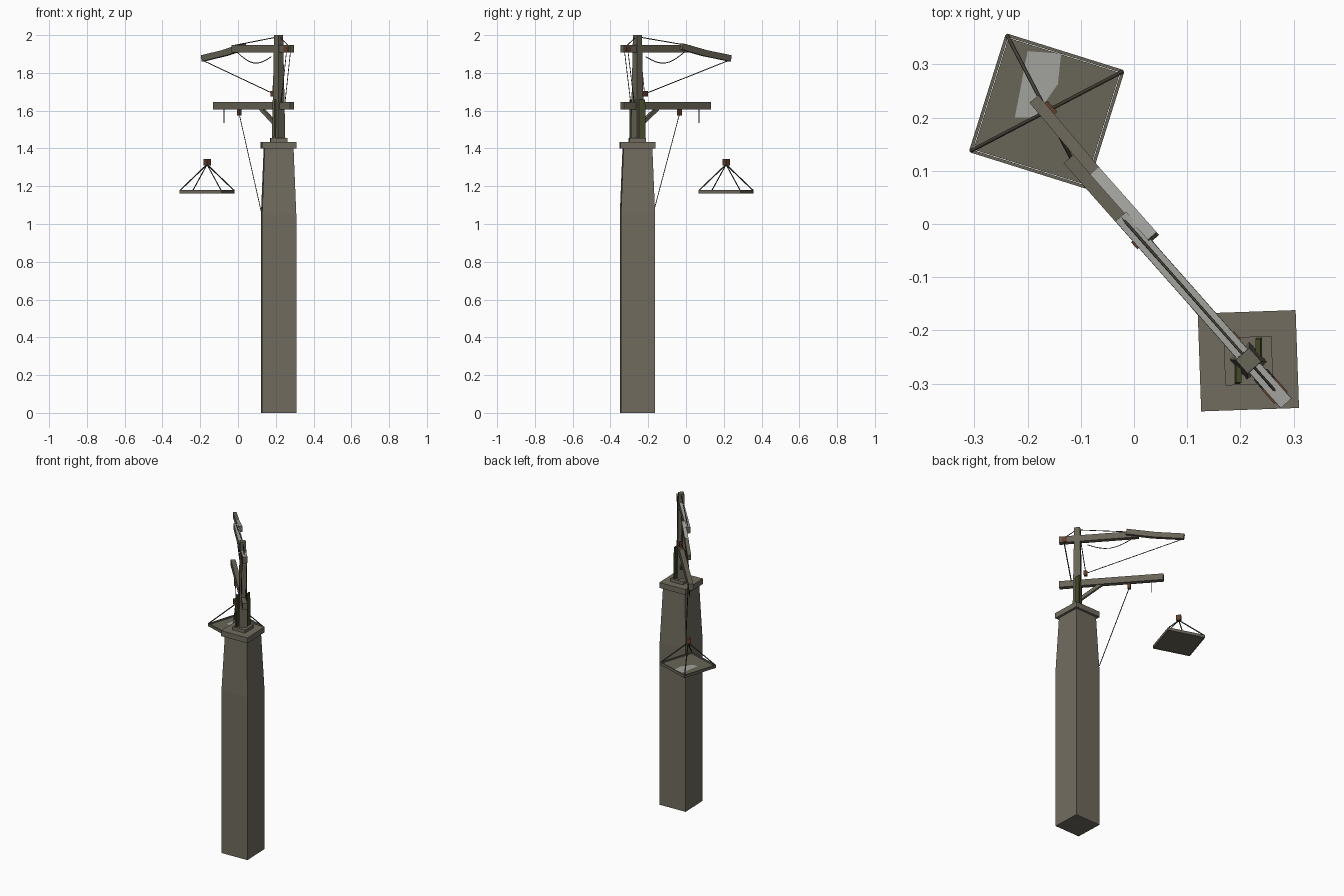
import bpy, bmesh, math
from mathutils import Vector, Matrix

if "Cube" in bpy.data.objects:
    bpy.data.objects.remove(bpy.data.objects["Cube"], do_unlink=True)


def material(name, r, g, b):
    m = bpy.data.materials.new(name)
    m.use_nodes = True
    m.diffuse_color = (r, g, b, 1)
    m.node_tree.nodes["Principled BSDF"].inputs["Base Color"].default_value = (r, g, b, 1)
    return m


STONE = material("stone", 0.165, 0.15, 0.115)
WOOD = material("weathered wood", 0.14, 0.128, 0.095)
PALE = material("pale worn wood", 0.36, 0.36, 0.34)
MOSS = material("moss", 0.055, 0.065, 0.022)
ROPE = material("rope", 0.06, 0.05, 0.038)
RUST = material("rusty brown", 0.12, 0.05, 0.028)


def finish(bm, name, *mats):
    bmesh.ops.recalc_face_normals(bm, faces=bm.faces)
    me = bpy.data.meshes.new(name)
    bm.to_mesh(me)
    bm.free()
    for m in mats:
        me.materials.append(m)
    ob = bpy.data.objects.new(name, me)
    bpy.context.collection.objects.link(ob)
    return ob


def square_loft(name, center, angle, rings, mat):
    """Stack of squares, each ring given as (height, half width)."""
    bm = bmesh.new()
    rot = Matrix.Rotation(angle, 3, 'Z')
    loops = []
    for z, h in rings:
        loops.append([bm.verts.new(rot @ Vector((sx * h, sy * h, 0)) + Vector((*center, z)))
                      for sx, sy in ((-1, -1), (1, -1), (1, 1), (-1, 1))])
    for lo, hi in zip(loops, loops[1:]):
        for i in range(4):
            j = (i + 1) % 4
            bm.faces.new((lo[i], lo[j], hi[j], hi[i]))
    bm.faces.new(loops[0])
    bm.faces.new(loops[-1])
    return finish(bm, name, mat)


def beam(name, a, b, width, height, mat, top=None):
    """Box running from a to b; upward faces may take a second material."""
    a, b = Vector(a), Vector(b)
    d = (b - a).normalized()
    ref = Vector((0, 0, 1)) if abs(d.z) < 0.99 else Vector((0, 1, 0))
    side = ref.cross(d).normalized()
    up = d.cross(side)
    frame = Matrix((d * (b - a).length, side * width, up * height)).transposed().to_4x4()
    bm = bmesh.new()
    bmesh.ops.create_cube(bm, size=1, matrix=Matrix.Translation((a + b) / 2) @ frame)
    bm.normal_update()
    if top:
        for f in bm.faces:
            f.material_index = int(f.normal.z > 0.9)
    return finish(bm, name, mat, *([top] if top else []))


def rope(name, points, radius=0.0025):
    cu = bpy.data.curves.new(name, 'CURVE')
    cu.dimensions = '3D'
    cu.bevel_depth = radius
    cu.bevel_resolution = 0
    sp = cu.splines.new('POLY')
    sp.points.add(len(points) - 1)
    for p, co in zip(sp.points, points):
        p.co = (*co, 1)
    cu.materials.append(ROPE)
    ob = bpy.data.objects.new(name, cu)
    bpy.context.collection.objects.link(ob)


def block(name, x, y, z, size, height):
    square_loft(name, (x, y), BOOM, [(z - height / 2, size / 2), (z + height / 2, size / 2)], RUST)


# Boom axis runs diagonally through the mast
MAST = Vector((0.215, -0.257, 0))
BOOM = math.radians(131.5)
ALONG = Vector((math.cos(BOOM), math.sin(BOOM), 0))
SIDE = Vector((-ALONG.y, ALONG.x, 0))


def at(s, z, t=0):
    return MAST + ALONG * s + SIDE * t + Vector((0, 0, z))


# Stone tower
TURN = math.radians(2)
square_loft("tower", MAST.xy, TURN, [(0, 0.0905), (1.05, 0.0905), (1.39, 0.077), (1.405, 0.077)], STONE)
square_loft("tower_cap", MAST.xy, TURN, [(1.4, 0.092), (1.435, 0.092)], STONE)
square_loft("mast_plinth", MAST.xy, TURN, [(1.435, 0.045), (1.455, 0.045)], STONE)

# Mast with mossy cheeks
square_loft("mast", MAST.xy, BOOM, [(1.45, 0.025), (2.0, 0.017)], WOOD)
for i, s in enumerate((-1, 1)):
    beam(f"mast_cheek_{i}", at(0, 1.45, s * 0.028), at(0, 1.66, s * 0.024), 0.01, 0.05, MOSS)

# Booms and brace
beam("lower_boom", at(-0.107, 1.627), at(0.508, 1.627), 0.028, 0.04, WOOD)
beam("upper_boom", at(-0.107, 1.927), at(0.362, 1.927), 0.027, 0.04, WOOD, PALE)
beam("boom_extension", at(0.292, 1.94, -0.02), at(0.455, 1.905, -0.02), 0.022, 0.034, WOOD, PALE)
beam("boom_extension_tip", at(0.455, 1.905, -0.02), at(0.633, 1.877, -0.024), 0.022, 0.033, WOOD)
beam("boom_brace", at(0.02, 1.525), at(0.14, 1.612), 0.018, 0.02, WOOD)

# Pulley blocks
block("lower_pulley", 0.007, -0.035, 1.592, 0.018, 0.035)
block("mast_pulley", 0.187, -0.216, 1.69, 0.02, 0.03)
block("rear_pulley", 0.265, -0.314, 1.925, 0.034, 0.032)

# Rigging
rope("tower_rope", [(0.007, -0.035, 1.58), (0.122, -0.17, 1.07)])
rope("tip_rope", [at(0.625, 1.865, -0.02), (0.187, -0.216, 1.69)])
rope("front_stay", [at(0.01, 1.99), at(0.36, 1.945)])
rope("rear_stay", [at(-0.01, 1.99), at(-0.075, 1.945)])
for s in (-1, 1):
    rope("rear_rope", [at(-0.08, 1.92, s * 0.014), at(-0.035, 1.64, s * 0.014)])
rope("mast_rope", [at(0.02, 1.91), at(0.05, 1.69)])
rope("slack_rope", [at(0.06 + 0.27 * i / 8, 1.885 + 0.003 * i - 0.045 * math.sin(math.pi * i / 8))
                    for i in range(9)])
rope("hook_rope", [at(0.435, 1.61), at(0.435, 1.535)], 0.003)

# Hanging platform with rim and slings
PLAT = Vector((-0.164, 0.212, 0))
TILT = math.radians(-17.4)
HALF = 0.114
square_loft("platform", PLAT.xy, TILT, [(1.163, HALF - 0.004), (1.172, HALF - 0.004)], WOOD)
rot = Matrix.Rotation(TILT, 3, 'Z')
corners = [rot @ Vector((x * HALF, y * HALF, 0)) + PLAT
           for x, y in ((-1, -1), (1, -1), (1, 1), (-1, 1))]
for i, c in enumerate(corners):
    n = corners[(i + 1) % 4]
    up = Vector((0, 0, 1.171))
    beam(f"platform_rim_{i}", c + up, n + up, 0.006, 0.018, WOOD)
    rope(f"sling_{i}", [c + Vector((0, 0, 1.178)), PLAT + Vector((0, 0, 1.315))], 0.0035)
block("sling_block", PLAT.x, PLAT.y, 1.328, 0.028, 0.034)

# Worn patch on the platform
bm = bmesh.new()
bm.faces.new([bm.verts.new((x, y, 1.1735)) for x, y in (
    (-0.2, 0.325), (-0.224, 0.2), (-0.187, 0.2), (-0.143, 0.263), (-0.137, 0.32))])
patch = finish(bm, "worn_patch", PALE)
if patch.data.polygons[0].normal.z < 0:
    patch.data.flip_normals()
